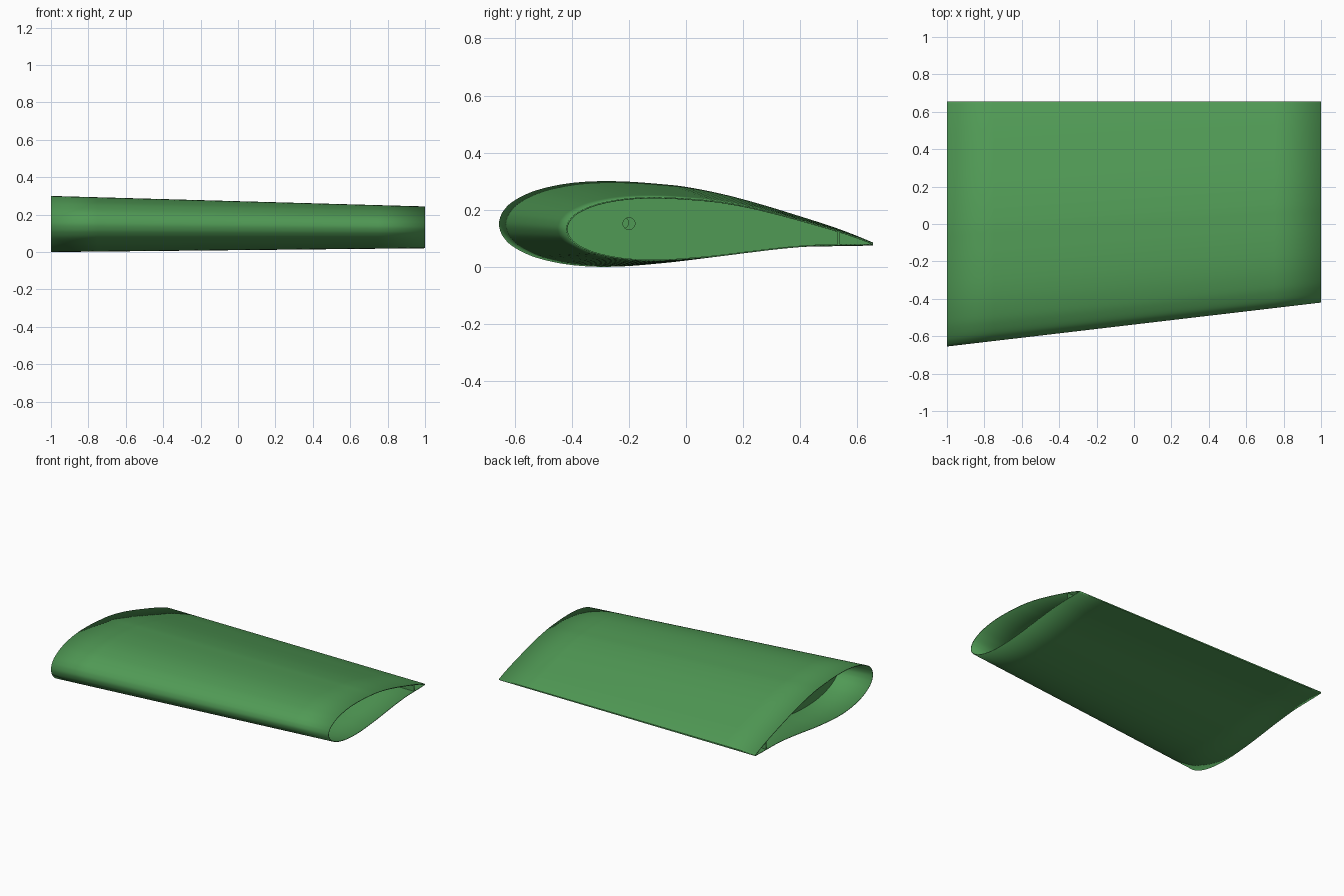
import bpy, bmesh, math

if "Cube" in bpy.data.objects:
    bpy.data.objects.remove(bpy.data.objects["Cube"])

# Root section: (chord fraction, height), nose to tail
UPPER = [(0, .15), (.004, .176), (.0125, .197), (.03, .222), (.06, .246), (.1, .268),
         (.16, .287), (.22, .297), (.28, .3), (.35, .298), (.43, .29), (.5, .28),
         (.6, .254), (.7, .219), (.8, .179), (.888, .142), (.95, .112), (1, .085)]
LOWER = [(0, .15), (.004, .124), (.0125, .103), (.03, .078), (.06, .054), (.1, .032),
         (.16, .013), (.22, .003), (.28, 0), (.35, .003), (.43, .012), (.5, .022),
         (.6, .04), (.7, .057), (.8, .069), (.888, .072), (.95, .073), (1, .075)]
TAIL_Y, TAIL_Z = .655, .08

green = bpy.data.materials.new("green")
green.diffuse_color = (.08, .32, .09, 1)
green.use_nodes = True
green.node_tree.nodes["Principled BSDF"].inputs["Base Color"].default_value = green.diffuse_color


def link(name, data):
    ob = bpy.data.objects.new(name, data)
    bpy.context.collection.objects.link(ob)
    data.materials.append(green)
    return ob


def smooth_path(pts, n=4):
    # Catmull-Rom through the points
    out = []
    for i in range(len(pts) - 1):
        p0, p1 = pts[max(i - 1, 0)], pts[i]
        p2, p3 = pts[i + 1], pts[min(i + 2, len(pts) - 1)]
        for k in range(n):
            t = k / n
            out.append(tuple(.5 * (2 * b + (c - a) * t + (2 * a - 5 * b + 4 * c - d) * t * t
                                   + (3 * b - a - 3 * c + d) * t ** 3)
                             for a, b, c, d in zip(p0, p1, p2, p3)))
    return out + [pts[-1]]


PROFILE = smooth_path(UPPER[::-1] + LOWER[1:])


def place(f, z, x):
    # Taper the section along the span about the straight trailing edge
    t = (x + 1) / 2
    chord = 1.31 + (1.075 - 1.31) * t
    return TAIL_Y - (1 - f) * chord, TAIL_Z + (z - TAIL_Z) * (1 - .255 * t)


def height(table, f):
    for (a, za), (b, zb) in zip(table, table[1:]):
        if f <= b:
            return za + (zb - za) * (f - a) / (b - a)


# Skin: thin hollow loft, open at both ends
bm = bmesh.new()
rings = []
for i in range(9):
    x = -1 + i / 4
    rings.append([bm.verts.new((x, *place(f, z, x))) for f, z in PROFILE])
n = len(PROFILE)
for r, s in zip(rings, rings[1:]):
    for j in range(n):
        k = (j + 1) % n
        bm.faces.new((r[j], r[k], s[k], s[j]))
# make the upper side face up
bm.normal_update()
if max(bm.faces, key=lambda f: f.calc_center_median().z).normal.z < 0:
    bmesh.ops.reverse_faces(bm, faces=bm.faces[:])
me = bpy.data.meshes.new("wing_skin")
bm.to_mesh(me)
bm.free()
skin = link("wing_skin", me)
mod = skin.modifiers.new("thickness", 'SOLIDIFY')
mod.thickness, mod.offset = .005, -1
bpy.context.view_layer.objects.active = skin
skin.select_set(True)
bpy.ops.object.shade_smooth_by_angle(angle=math.radians(35))

# Ribs: full sections with a small round hole
for i in range(7):
    x = -.75 + i * .25
    cu = bpy.data.curves.new("rib", 'CURVE')
    cu.dimensions, cu.fill_mode, cu.extrude = '2D', 'BOTH', .005
    cy, cz = place(.5, .14, x)
    outline = []
    for f, z in PROFILE:
        y, z = place(f, z, x)
        outline.append((cy + (y - cy) * .99, cz + (z - cz) * .99))
    hy, hz = place(.226, .172, x)
    hole = [(hy + .021 * math.cos(a * math.tau / 24), hz + .021 * math.sin(a * math.tau / 24))
            for a in range(24)]
    for loop in (outline, hole):
        sp = cu.splines.new('POLY')
        sp.points.add(len(loop) - 1)
        for p, (y, z) in zip(sp.points, loop):
            p.co = (y, z, 0, 1)
        sp.use_cyclic_u = True
    rib = link(f"rib_{i + 1}", cu)
    rib.location.x = x
    rib.rotation_euler = (math.pi / 2, 0, math.pi / 2)

# Rear spar: upright web just ahead of the trailing edge
bm = bmesh.new()
ends = []
for x in (-1, 1):
    chord = 1.31 if x < 0 else 1.075
    ring = []
    for y, table in ((.53, UPPER), (.537, UPPER), (.537, LOWER), (.53, LOWER)):
        f = 1 - (TAIL_Y - y) / chord
        z = height(table, f) + (-.002 if table is UPPER else .002)
        ring.append(bm.verts.new((x, *place(f, z, x))))
    ends.append(ring)
a, b = ends
bm.faces.new(a)
bm.faces.new(b)
for j in range(4):
    k = (j + 1) % 4
    bm.faces.new((a[j], a[k], b[k], b[j]))
bmesh.ops.recalc_face_normals(bm, faces=bm.faces[:])
me = bpy.data.meshes.new("rear_spar")
bm.to_mesh(me)
bm.free()
link("rear_spar", me)
